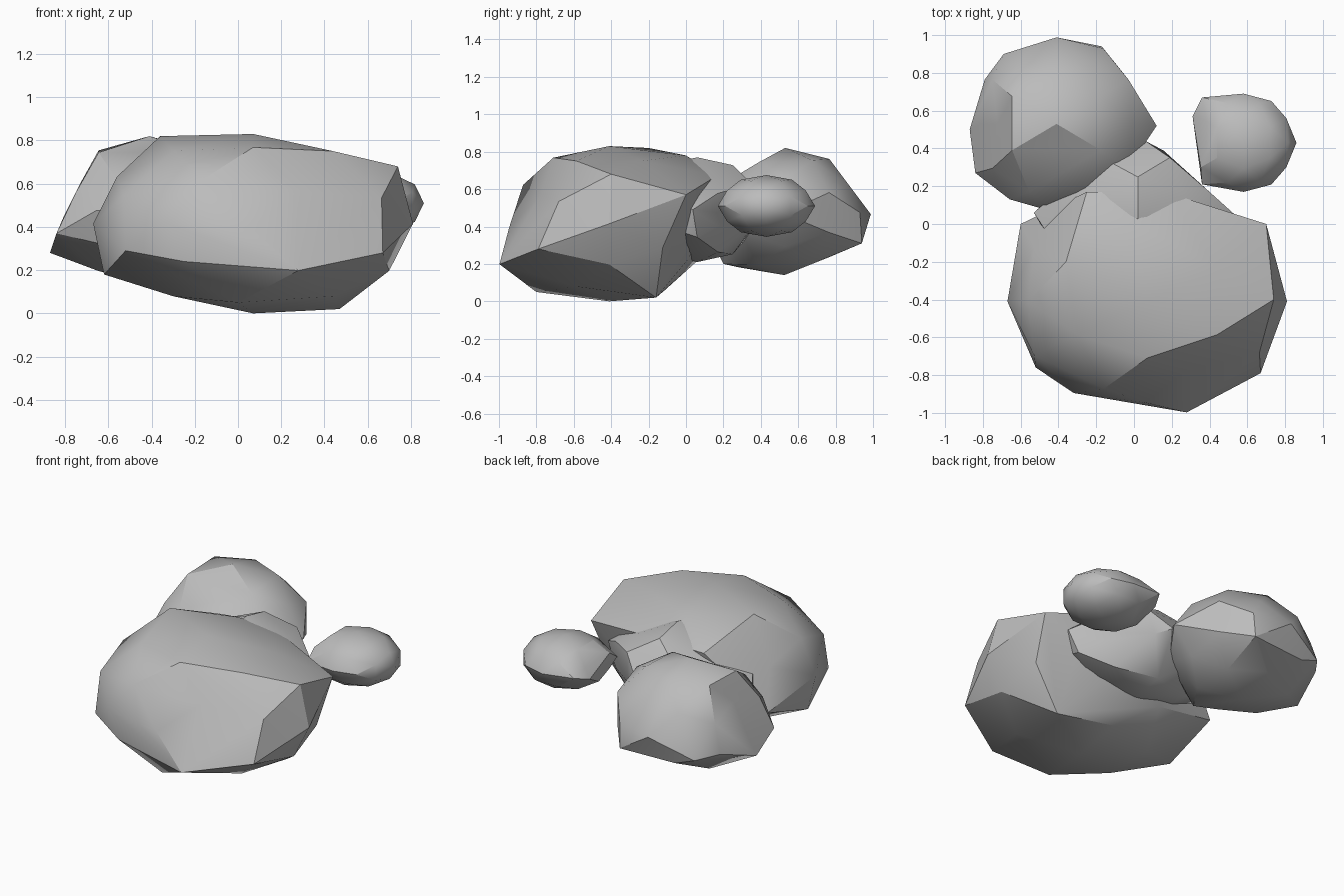
import bpy
import bmesh
import math
from itertools import product
from mathutils import Vector

cube = bpy.data.objects.get("Cube")
if cube:
    bpy.data.objects.remove(cube, do_unlink=True)

# Plain grey stone
stone = bpy.data.materials.new("grey_stone")
stone.use_nodes = True
stone.diffuse_color = (0.5, 0.5, 0.5, 1)
stone.node_tree.nodes["Principled BSDF"].inputs["Base Color"].default_value = stone.diffuse_color


def ball_directions():
    """Corners of a once-subdivided icosahedron with its two-fold axes on x, y, z."""
    golden = (1 + math.sqrt(5)) / 2
    found = set()
    for base in ((1, 0, 0), (golden, 0, 1), (golden + 1, golden, 1)):
        unit = Vector(base).normalized()
        for turn in range(3):
            for signs in product((-1, 1), repeat=3):
                corner = [unit[(axis + turn) % 3] * signs[axis] for axis in range(3)]
                found.add(tuple(round(c, 4) + 0.0 for c in corner))
    return [Vector(corner) for corner in sorted(found)]


def press_flat(corners, normal, limit):
    """Push every corner beyond the plane normal . p = limit back onto it."""
    normal = Vector(normal)
    for corner in corners:
        excess = normal.dot(corner) - limit
        if excess > 0:
            corner -= normal * (excess / normal.length_squared)


def make_rock(name, centre, radii, chips, facets=()):
    """Scale the ball, move the corner nearest each chip onto it, press facets, wrap in a hull."""
    centre, radii = Vector(centre), Vector(radii)
    corners = [centre + d * radii for d in ball_directions()]
    moved = []
    for chip in map(Vector, chips):
        nearest = min(corners, key=lambda corner: (corner - chip).length)
        corners.remove(nearest)
        moved.append(chip)
    corners += moved
    for normal, limit in facets:
        press_flat(corners, normal, limit)

    bm = bmesh.new()
    for corner in corners:
        bm.verts.new(corner)
    bmesh.ops.convex_hull(bm, input=list(bm.verts))
    loose = [v for v in bm.verts if not v.link_faces]
    bmesh.ops.delete(bm, geom=loose, context="VERTS")
    bmesh.ops.recalc_face_normals(bm, faces=list(bm.faces))
    mesh = bpy.data.meshes.new(name)
    bm.to_mesh(mesh)
    bm.free()

    mesh.materials.append(stone)
    rock = bpy.data.objects.new(name, mesh)
    bpy.context.collection.objects.link(rock)
    bpy.ops.object.select_all(action="DESELECT")
    rock.select_set(True)
    bpy.context.view_layer.objects.active = rock
    bpy.ops.object.shade_smooth_by_angle(angle=math.radians(30))


# Large boulder, with a sloping front face and an undercut back face
make_rock(
    "large_boulder", (0.07, -0.41, 0.415), (0.74, 0.57, 0.415),
    chips=[
        (0.28, -1, 0.2), (0.67, -0.79, 0.28), (0.74, -0.4, 0.68), (0.7, 0, 0.57),
        (-0.6, 0, 0.3), (-0.25, 0.17, 0.67), (0.18, 0.17, 0.67), (-0.36, -0.2, 0.82),
        (0.47, -0.16, 0.02), (-0.62, -0.4, 0.18), (-0.52, -0.76, 0.29),
        (-0.25, -0.9, 0.24), (0, 0, 0.78), (0, -0.8, 0.05),
    ],
    facets=[((0.3, -1, 0.6), 1.2), ((0.2, 1, -0.3), 0)],
)

# Medium boulder at the back: front slope, left side, rear top, rear underside
make_rock(
    "back_boulder", (-0.41, 0.53, 0.475), (0.47, 0.47, 0.345),
    chips=[
        (-0.87, 0.5, 0.28), (-0.84, 0.27, 0.37), (-0.69, 0.9, 0.35),
        (-0.17, 0.94, 0.31), (0.12, 0.52, 0.47), (-0.3, 0.2, 0.2),
    ],
    facets=[
        ((0, -0.6, 1), 0.51), ((-1, 0, 0.5), 1.03),
        ((0, 0.8, 0.6), 1.07), ((0, 0.4, -1), 0.07),
    ],
)

# Sunken boulder joining the two: rear sides, then a shallow ridged top
make_rock(
    "middle_boulder", (0.02, 0.06, 0.49), (0.55, 0.36, 0.28),
    chips=[(0.16, 0.39, 0.45), (0.06, 0.44, 0.5)],
    facets=[
        ((0.9, 1, 0), 0.53), ((-0.6, 1, 0), 0.42),
        ((0.5, 0, 1), 0.79), ((-0.5, 0, 1), 0.76),
    ],
)

# Small loose stone
make_rock(
    "small_stone", (0.58, 0.43, 0.51), (0.28, 0.26, 0.165),
    chips=[
        (0.34, 0.43, 0.5), (0.31, 0.57, 0.5), (0.36, 0.67, 0.53),
        (0.36, 0.21, 0.5), (0.4, 0.4, 0.6),
    ],
)
